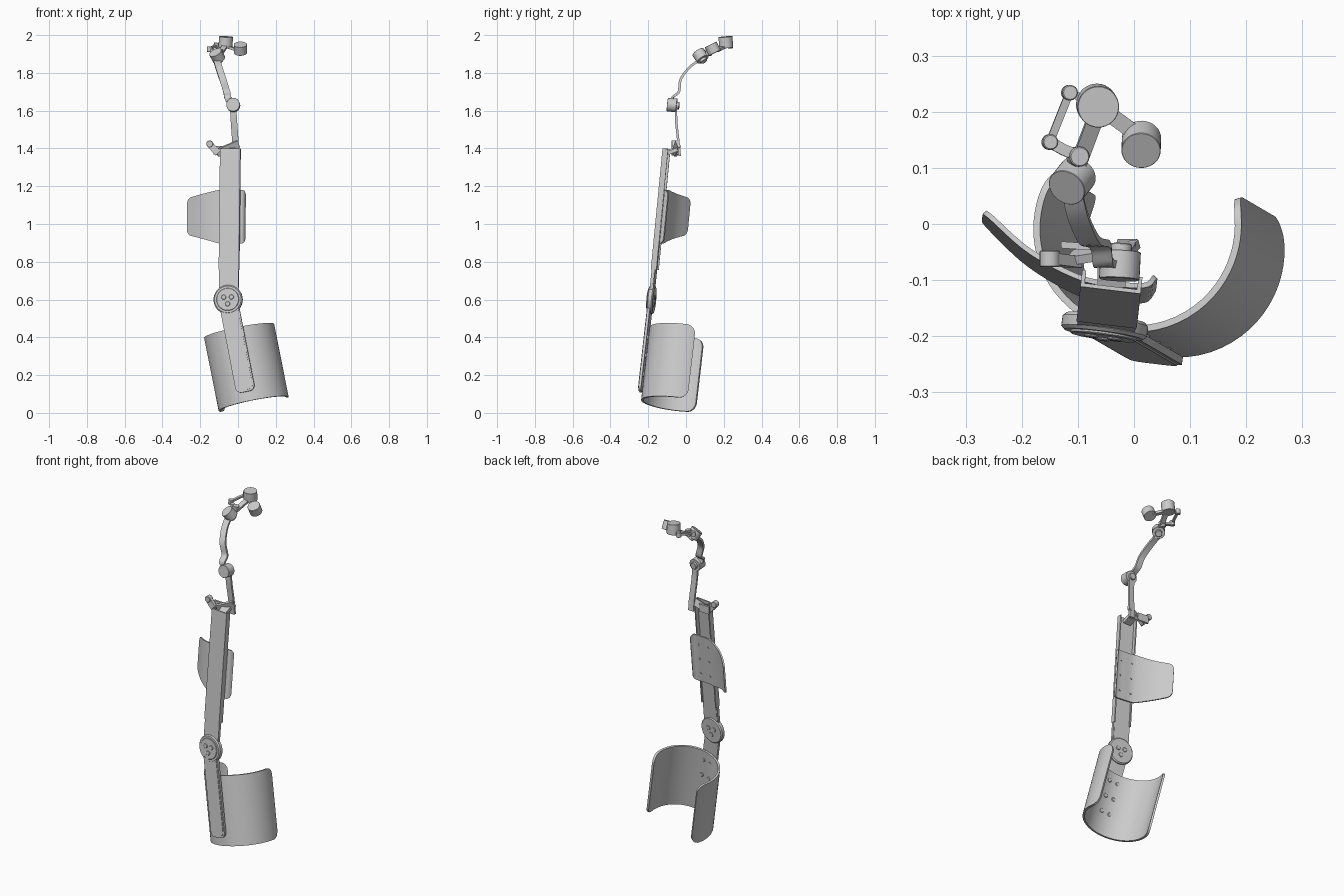
import bpy, bmesh, math
from mathutils import Vector as V, Matrix

cube = bpy.data.objects.get("Cube")
if cube:
    bpy.data.objects.remove(cube, do_unlink=True)

metal = bpy.data.materials.new("plain_grey")
metal.use_nodes = True
GREY = (0.6, 0.6, 0.6, 1)
metal.diffuse_color = GREY
for node in metal.node_tree.nodes:
    if node.type == 'BSDF_PRINCIPLED':
        node.inputs["Base Color"].default_value = GREY


def finish(name, bm):
    bmesh.ops.recalc_face_normals(bm, faces=bm.faces)
    me = bpy.data.meshes.new(name)
    bm.to_mesh(me)
    bm.free()
    me.materials.append(metal)
    ob = bpy.data.objects.new(name, me)
    bpy.context.collection.objects.link(ob)
    bpy.ops.object.select_all(action='DESELECT')
    ob.select_set(True)
    bpy.context.view_layer.objects.active = ob
    bpy.ops.object.shade_smooth_by_angle(angle=math.radians(35))
    return ob


def frame(origin, up, normal):
    """Local x across, y inward, z up."""
    up = V(up).normalized()
    n = V(normal)
    n = (n - n.dot(up) * up).normalized()
    across = up.cross(n)
    m = Matrix((across, -n, up)).transposed().to_4x4()
    m.translation = V(origin)
    return m


def loft(name, rings):
    """Skin a row of equal rings and cap both ends."""
    bm = bmesh.new()
    rows = [[bm.verts.new(p) for p in r] for r in rings]
    for a, b in zip(rows, rows[1:]):
        for i in range(len(a)):
            j = (i + 1) % len(a)
            bm.faces.new((a[i], a[j], b[j], b[i]))
    bm.faces.new(rows[0])
    bm.faces.new(rows[-1])
    return finish(name, bm)


def smooth(pts, k=8):
    p = [V(q) for q in pts]
    p = [2 * p[0] - p[1]] + p + [2 * p[-1] - p[-2]]
    out = []
    for a, b, c, d in zip(p, p[1:], p[2:], p[3:]):
        for i in range(k):
            t = i / k
            out.append(0.5 * (2 * b + (c - a) * t + (2 * a - 5 * b + 4 * c - d) * t * t
                              + (3 * b - a - 3 * c + d) * t ** 3))
    return out + [p[-2]]


def ribbon(name, pts, width, thick, side=(1, 0, 0)):
    """Flat bar along a path, wide towards side."""
    rings = []
    for i, p in enumerate(pts):
        t = (V(pts[min(i + 1, len(pts) - 1)]) - V(pts[max(i - 1, 0)])).normalized()
        s = V(side)
        s = (s - s.dot(t) * t).normalized()
        n = t.cross(s) * thick / 2
        s = s * width / 2
        rings.append([V(p) + s + n, V(p) - s + n, V(p) - s - n, V(p) + s - n])
    return loft(name, rings)


def shell(name, path, lo, hi, thick, corner, mat, n=56):
    """Curved plate with rounded corners, upright along a plan path."""
    acc = [0]
    for a, b in zip(path, path[1:]):
        acc.append(acc[-1] + (b - a).length)
    total = acc[-1]
    rings = []
    for i in range(n + 1):
        s = total * (1 - math.cos(math.pi * i / n)) / 2
        k = max(j for j in range(len(path) - 1) if acc[j] <= s + 1e-9)
        t = (path[k + 1] - path[k]).normalized()
        p = path[k] + t * (s - acc[k])
        q = p + V((-t.y, t.x)) * thick
        e = max(0, corner - min(s, total - s))
        m = corner - math.sqrt(max(0, corner ** 2 - e ** 2))
        z0, z1 = lo(p.x) + m, hi(p.x) - m
        rings.append([mat @ V((c.x, c.y, z)) for c, z in ((p, z0), (p, z1), (q, z1), (q, z0))])
    return loft(name, rings)


def cyl(name, centre, axis, r, h, bevel=0.0, seg=32):
    rot = V(axis).to_track_quat('Z', 'Y').to_matrix()
    rings = []
    for z, rad in ((-h / 2, r - bevel), (bevel - h / 2, r), (h / 2 - bevel, r), (h / 2, r - bevel)):
        rings.append([V(centre) + rot @ V((rad * math.cos(2 * math.pi * i / seg),
                                          rad * math.sin(2 * math.pi * i / seg), z))
                      for i in range(seg)])
    if not bevel:
        rings = [rings[0], rings[-1]]
    return loft(name, rings)


def slab(name, outline, z0, z1, mat):
    """Outline in local x and z, given depth from y = z0 to z1."""
    return loft(name, [[mat @ V((x, d, z)) for x, z in outline] for d in (z0, z1)])


def rounded(w, lo, hi, r, k=6):
    pts = []
    for cx, cz, a0 in ((w - r, hi - r, 0), (r - w, hi - r, 90), (r - w, lo + r, 180), (w - r, lo + r, 270)):
        for i in range(k + 1):
            a = math.radians(a0 + 90 * i / k)
            pts.append((cx + r * math.cos(a), cz + r * math.sin(a)))
    return pts


FACE = V((-0.12, -1, 0))

# Lower cuff, open to the back
cuff_up = V((-0.077, 0.045, 0.387))
cuff = frame((0.083, -0.05, 0.047), cuff_up, (0, -1, 0))
R = 0.189
arc = [V((R * math.sin(math.radians(a)), -R * math.cos(math.radians(a)))) for a in range(-123, 109, 3)]
shell("lower_cuff", arc, lambda x: 0, lambda x: cuff_up.length, 0.012, 0.05, cuff)

# Lower strap with raised centre and rivets through the cuff
strap = frame((-0.053, -0.188, 0.6), (-0.095, 0.055, 0.49), FACE)
slab("lower_strap", rounded(0.051, -0.5, 0.03, 0.03), -0.005, 0.009, strap)
slab("strap_inlay", rounded(0.043, -0.49, 0.0, 0.024), -0.008, 0.0, strap)
for row in (-0.21, -0.31, -0.41):
    for x in (-0.027, 0.027):
        cyl("cuff_rivet", strap @ V((x, 0.018, row)), strap.col[1].xyz, 0.013, 0.024, 0.003, 16)

# Upper channel, open to the back
chan_up = V((0.007, 0.062, 0.64))
chan = frame((-0.049, -0.18, 0.76), chan_up, FACE)
W, T, D = 0.054, 0.007, 0.03
u = [(-W, 0), (W, 0), (W, D), (W - T, D), (W - T, T), (T - W, T), (T - W, D), (-W, D)]
loft("upper_channel", [[chan @ V((x, y, z)) for x, y in u] for z in (0, chan_up.length)])
slab("sliding_link", rounded(0.046, -0.2, 0.2, 0.01), 0.008, 0.022, chan)
slab("link_neck", rounded(0.052, -0.16, 0.01, 0.01), 0.004, 0.02, chan)

# Hinge between the two beams
hinge = strap.col[1].xyz
pivot = strap.translation
cyl("hinge_disc", pivot + hinge * 0.006, hinge, 0.077, 0.03, 0.006, 48)
cyl("hinge_cap", pivot - hinge * 0.01, hinge, 0.06, 0.008, 0.002, 48)
for i in range(3):
    a = math.radians(120 * i + 20)
    for y in (-0.015, 0.021):
        cyl("hinge_screw", strap @ V((0.024 * math.cos(a), y, 0.024 * math.sin(a))), hinge, 0.013, 0.006, 0.002, 16)

# Upper body plate behind the channel
plate = frame((-0.0455, -0.153, 1.04), chan_up, FACE)
plan = smooth([V(p) for p in ((-0.243, 0.135), (-0.155, 0.072), (-0.059, 0.033), (0.008, 0.029),
                              (0.063, 0.034), (0.08, 0.055))])
taper = lambda x: max(0, -0.06 - x) / 0.18
shell("body_plate", plan, lambda x: -0.14 + 0.055 * taper(x), lambda x: 0.145 - 0.035 * taper(x),
      0.009, 0.03, plate)
for z in (-0.09, 0, 0.09):
    for x in (-0.035, 0.035):
        cyl("plate_rivet", plate @ V((x, 0.039, z)), plate.col[1].xyz, 0.006, 0.006, 0, 12)

# Bracket on top of the channel
ribbon("bracket_foot", [(-0.04, -0.11, 1.37), (-0.04, -0.045, 1.395)], 0.05, 0.02)
ribbon("bracket_arm", [(-0.112, -0.06, 1.375), (0.003, -0.042, 1.425)], 0.04, 0.016, (0, -0.3, 1))
ribbon("bracket_stub", [(-0.15, -0.062, 1.422), (-0.105, -0.068, 1.375)], 0.035, 0.02, (1, 0, 1))
cyl("stub_end", (-0.15, -0.062, 1.424), (0, 1, 0), 0.018, 0.03, 0.002, 20)
ribbon("bracket_tab", [(-0.13, -0.037, 1.39), (-0.06, -0.042, 1.39)], 0.045, 0.012, (0, 0, 1))

# Arm links
ribbon("lower_link", smooth([(-0.012, -0.033, 1.36), (-0.015, -0.042, 1.45), (-0.022, -0.052, 1.55),
                             (-0.027, -0.053, 1.64)]), 0.034, 0.013)
ribbon("upper_link", smooth([(-0.035, -0.062, 1.635), (-0.054, -0.07, 1.67), (-0.06, -0.038, 1.7),
                             (-0.08, -0.028, 1.765), (-0.1, 0.015, 1.825), (-0.112, 0.065, 1.865)]),
       0.036, 0.013)

# Motors: body and small output shaft
motors = [
    ("elbow", (-0.025, -0.074, 1.63), (0.05, 1, -0.1), 0.036, 0.05),
    ("wrist", (-0.11, 0.077, 1.89), (0.4, 0.5, -0.77), 0.035, 0.05),
    ("upper_joint", (-0.065, 0.211, 1.962), (0.05, -0.08, 1), 0.037, 0.06),
    ("end_joint", (0.013, 0.142, 1.928), (0.02, 0.45, -0.89), 0.035, 0.05),
]
for name, c, axis, r, h in motors:
    axis = V(axis).normalized()
    cyl(name + "_motor", c, axis, r, h, 0.001)
    if name in ("elbow", "wrist"):
        cyl(name + "_shaft", V(c) + axis * (h / 2 + 0.006), axis, r * 0.55, 0.016, 0.002, 20)

# Wrist linkage
cyl("wrist_pin", (-0.1, 0.12, 1.91), (0.2, 0, 1), 0.018, 0.035, 0.002, 20)
ribbon("wrist_link", [(-0.102, 0.1, 1.892), (-0.07, 0.185, 1.94)], 0.028, 0.014)
ribbon("end_link", [(-0.05, 0.2, 1.937), (0.005, 0.16, 1.918)], 0.028, 0.014, (0.6, 0.8, 0))
ribbon("side_link", [(-0.1, 0.122, 1.915), (-0.125, 0.132, 1.918), (-0.15, 0.146, 1.92)], 0.02, 0.014, (0, 1, 0))
ribbon("side_rod", [(-0.15, 0.146, 1.928), (-0.115, 0.234, 1.945)], 0.014, 0.012)
ribbon("side_bridge", [(-0.115, 0.234, 1.94), (-0.07, 0.215, 1.94)], 0.014, 0.012, (0, 1, 0))
for c in ((-0.15, 0.146, 1.925), (-0.115, 0.234, 1.945)):
    cyl("rod_end", c, (0.1, 0, 1), 0.014, 0.03, 0.002, 16)
